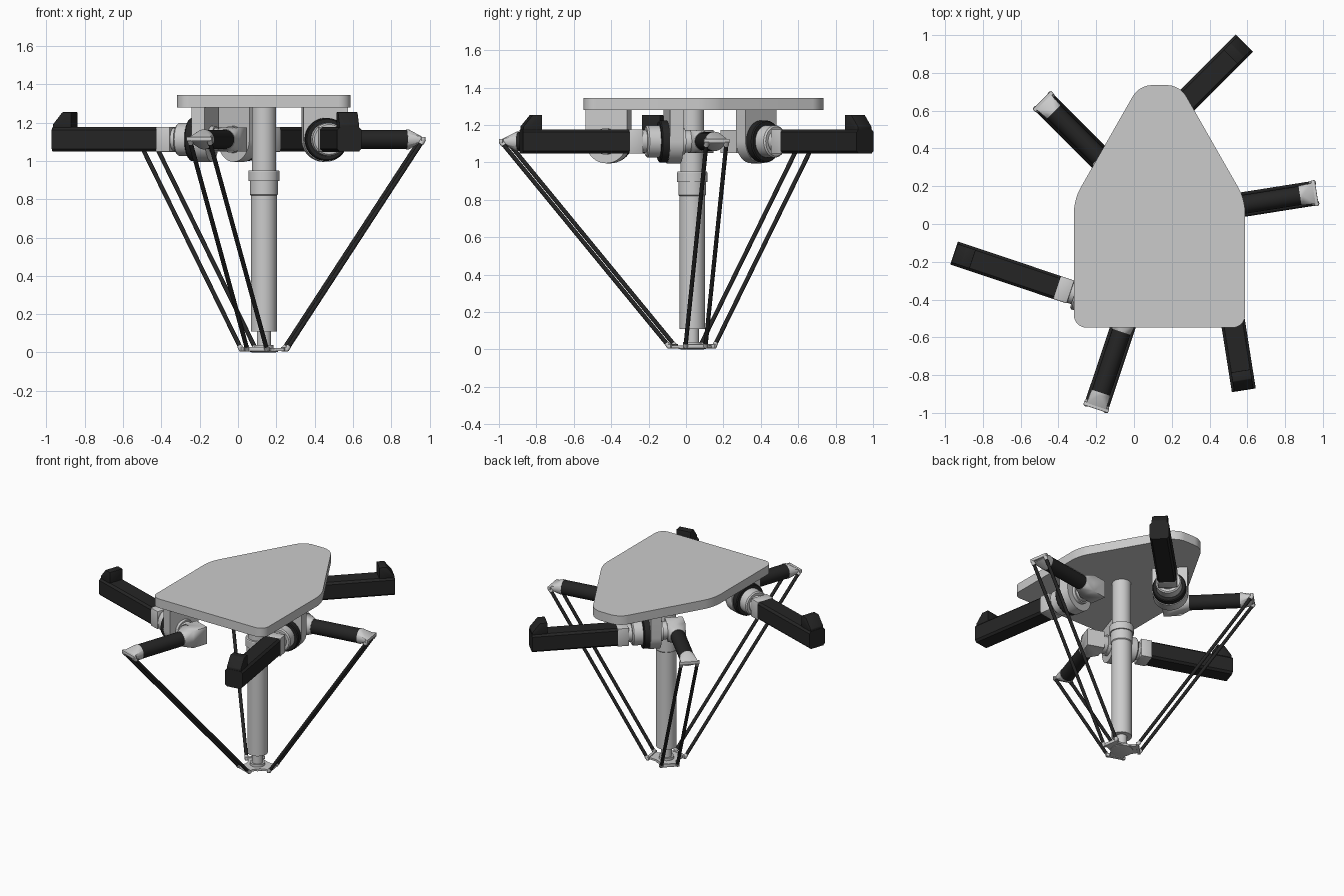
import bpy, bmesh
from math import sin, cos, pi, radians
from mathutils import Matrix, Vector

if "Cube" in bpy.data.objects:
    bpy.data.objects.remove(bpy.data.objects["Cube"])

CX, CY, ZA = 0.135, 0.033, 1.112      # column axis and arm height
black = bpy.data.materials.new("black")
black.diffuse_color = (0.018, 0.018, 0.018, 1)
black.use_nodes = True
black.node_tree.nodes["Principled BSDF"].inputs["Base Color"].default_value = black.diffuse_color


def finish(name, bm, M=Matrix(), mat=None):
    bmesh.ops.recalc_face_normals(bm, faces=bm.faces)
    me = bpy.data.meshes.new(name)
    bm.to_mesh(me)
    bm.free()
    ob = bpy.data.objects.new(name, me)
    ob.matrix_world = M
    if mat:
        me.materials.append(mat)
    bpy.context.collection.objects.link(ob)
    return ob


def hull(name, pts, M=Matrix(), mat=None, bevel=0):
    bm = bmesh.new()
    for p in pts:
        bm.verts.new(p)
    res = bmesh.ops.convex_hull(bm, input=bm.verts)
    junk = [g for g in res["geom_interior"] if isinstance(g, bmesh.types.BMVert)]
    if junk:
        bmesh.ops.delete(bm, geom=junk, context='VERTS')
    bmesh.ops.dissolve_limit(bm, angle_limit=0.02, verts=bm.verts, edges=bm.edges)
    if bevel:
        bmesh.ops.bevel(bm, geom=bm.edges[:], offset=bevel, segments=2,
                        profile=0.5, affect='EDGES')
    return finish(name, bm, M, mat)


def corners(x0, x1, y0, y1, z0, z1):
    return [(x, y, z) for x in (x0, x1) for y in (y0, y1) for z in (z0, z1)]


def ring(c, r, axis, n=40):
    """Circle of points around c in the plane across the given axis."""
    q = Vector(axis).to_track_quat('Z', 'Y')
    return [Vector(c) + q @ Vector((r * cos(2*pi*i/n), r * sin(2*pi*i/n), 0))
            for i in range(n)]


def lathe(name, prof, origin, axis, M=Matrix(), mat=None, n=40):
    """Closed turned solid; prof is a list of (distance, radius)."""
    bm = bmesh.new()
    ax = Vector(axis).normalized()
    rows = [[bm.verts.new(p) for p in ring(Vector(origin) + ax * d, r, ax, n)]
            for d, r in prof]
    for a, b in zip(rows, rows[1:]):
        for i in range(n):
            bm.faces.new((a[i], a[(i+1) % n], b[(i+1) % n], b[i]))
    bm.faces.new(rows[0][::-1])
    bm.faces.new(rows[-1])
    return finish(name, bm, M, mat)


def rod(name, a, b, r, M, mat=None):
    a, b = Vector(a), Vector(b)
    return lathe(name, [(0, r), ((b - a).length, r)], a, b - a, M, mat, 14)


# mounting plate with rounded corners
bm = bmesh.new()
outline = [(-.318, -.548), (.588, -.548), (.588, .13), (.243, .735), (.027, .735), (-.318, .13)]
f = bm.faces.new([bm.verts.new((x, y, 1.28)) for x, y in outline])
top = bmesh.ops.extrude_face_region(bm, geom=[f])
bmesh.ops.translate(bm, vec=(0, 0, .065), verts=[g for g in top["geom"] if isinstance(g, bmesh.types.BMVert)])
upright = [e for e in bm.edges if abs(e.verts[0].co.z - e.verts[1].co.z) > .01]
bmesh.ops.bevel(bm, geom=upright, offset=.065, segments=8, profile=.5, affect='EDGES')
finish("mounting_plate", bm)

# telescopic centre column
C = Matrix.Translation((CX, CY, 0))
lathe("column", [(.03, .037), (.11, .037), (.11, .068), (.82, .068), (.825, .073), (.895, .073),
                 (.895, .081), (.945, .081), (.95, .078), (.95, .063), (1.285, .063)],
      (0, 0, 0), (0, 0, 1), C)
# tool platform
lathe("tool_platform", [(0, .06), (0.004, .075), (.022, .075), (.022, .05), (.04, .05)], (0, 0, 0), (0, 0, 1), C)

# three arm units: (angle, shoulder distance); local x = arm, local -y = motor
for k, (ang, dist) in enumerate([(9, .298), (135, .336), (251.5, .522)], 1):
    R = C @ Matrix.Rotation(radians(ang), 4, 'Z')
    M = R @ Matrix.Translation((dist, 0, ZA))
    t = f"_{k}"
    top_z = 1.282 - ZA

    # hanging bracket with round lower end
    pts = []
    for y in (-.112, -.185):
        pts += ring((0, y, 0), .117, (0, 1, 0), 48)
        pts += [(-.117, y, top_z), (.117, y, top_z)]
    hull("bracket" + t, pts, M)

    # gearbox: black flange, grey drum, neck
    lathe("gear_flange" + t, [(.18, .112), (.222, .112), (.228, .106), (.228, .08)],
          (0, 0, 0), (0, -1, 0), M, black, 48)
    lathe("gear_drum" + t, [(.22, .086), (.29, .086), (.298, .078), (.298, .06), (.33, .06)],
          (0, 0, 0), (0, -1, 0), M)
    lathe("shoulder_shaft" + t, [(.04, .06), (.09, .06), (.09, .07), (.12, .07)],
          (0, 0, 0), (0, -1, 0), M)

    # motor adapter, body and connector hood
    hull("motor_adapter" + t, corners(-.064, .064, -.398, -.322, -.065, .065), M, None, .004)
    w, c = .064, .014
    body = [p for y in (-.395, -.972) for s in (1, -1) for q in (1, -1)
            for p in ((s*w, y, q*(w-c)), (s*(w-c), y, q*w))]
    hull("motor_body" + t, body, M, black)
    hood = [(x, y, z) for x in (-.052, .052) for y, z in
            ((-.868, .05), (-.868, .142), (-.918, .142), (-.97, .078), (-.97, .05))]
    hull("motor_connector" + t, hood, M, black, .003)

    # shoulder block tapering into the arm
    hull("shoulder_block" + t, corners(-.062, .05, -.06, .06, -.062, .062)
         + ring((.115, 0, 0), .052, (1, 0, 0), 32), M)
    # upper arm tube
    lathe("upper_arm" + t, [(.11, .05), (.457, .05)], (0, 0, 0), (1, 0, 0), M, black)
    # wedge-shaped elbow and its cross bar
    hull("elbow" + t, ring((.455, 0, 0), .052, (1, 0, 0), 32) + ring((.468, 0, 0), .052, (1, 0, 0), 32)
         + corners(.525, .53, -.056, .056, -.012, .014), M)
    hull("elbow_bar" + t, corners(.524, .545, -.069, .069, -.008, .014), M, None, .003)

    # platform lug and lower cross bar
    hull("platform_lug" + t, corners(.03, .035, -.06, .06, .008, .022)
         + corners(.108, .112, -.045, .045, .008, .022), R)
    hull("platform_bar" + t, corners(.1, .119, -.067, .067, .006, .028), R, None, .003)

    # parallel forearm rods with joint pins
    for s, side in ((1, "a"), (-1, "b")):
        hi = Vector((dist + .535, s*.054, ZA - .004))
        lo = Vector((.114, s*.054, .018))
        d = (lo - hi).normalized()
        rod("forearm_rod" + t + side, hi + d*.012, lo - d*.012, .0115, R, black)
        rod("elbow_pin" + t + side, hi - d*.006, hi + d*.022, .014, R)
        rod("platform_pin" + t + side, lo + d*.006, lo - d*.018, .013, R)

# smooth round parts, keep hard edges
bpy.ops.object.select_all(action='SELECT')
bpy.context.view_layer.objects.active = bpy.context.selected_objects[0]
bpy.ops.object.shade_smooth_by_angle(angle=radians(30))
